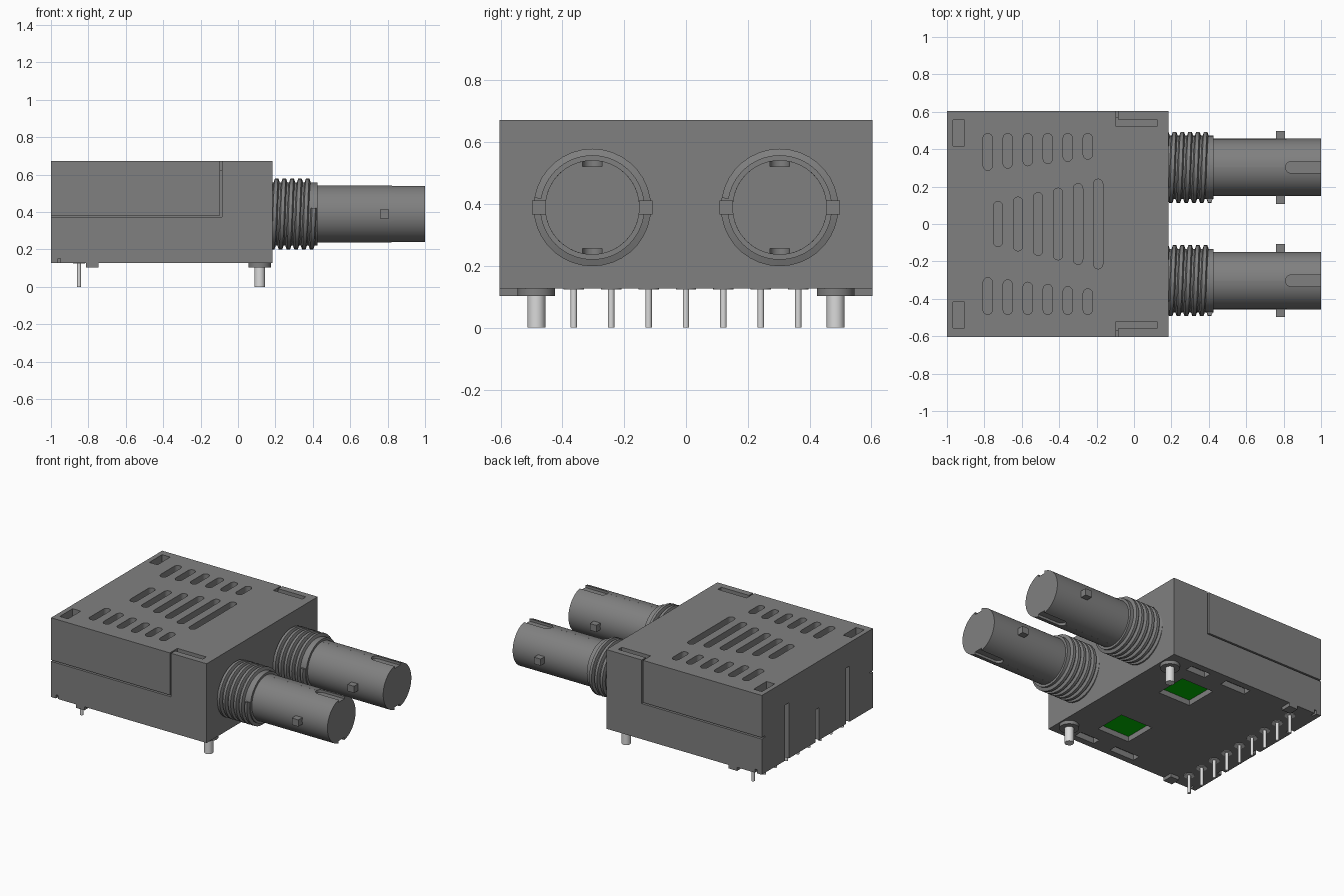
import bpy, bmesh, math
from mathutils import Matrix

if "Cube" in bpy.data.objects:
    bpy.data.objects.remove(bpy.data.objects["Cube"])


def material(name, rgb):
    m = bpy.data.materials.new(name)
    m.diffuse_color = (*rgb, 1)
    m.use_nodes = True
    m.node_tree.nodes["Principled BSDF"].inputs["Base Color"].default_value = m.diffuse_color
    return m


GREY = material("housing grey", (0.216, 0.216, 0.216))
METAL = material("pin metal", (0.7, 0.7, 0.7))
GREEN = material("board green", (0.0, 0.5, 0.0))


def prism(bm, pts, z0, z1):
    """Extrude a flat outline from z0 to z1."""
    face = bm.faces.new([bm.verts.new((x, y, z0)) for x, y in pts])
    ext = bmesh.ops.extrude_face_region(bm, geom=[face])
    bmesh.ops.translate(bm, vec=(0, 0, z1 - z0),
                        verts=[v for v in ext["geom"] if isinstance(v, bmesh.types.BMVert)])


def box(bm, x0, x1, y0, y1, z0, z1):
    prism(bm, [(x0, y0), (x1, y0), (x1, y1), (x0, y1)], z0, z1)


def cyl(bm, x, y, r, z0, z1, n=24):
    prism(bm, [(x + r * math.cos(2 * math.pi * i / n), y + r * math.sin(2 * math.pi * i / n))
               for i in range(n)], z0, z1)


def stadium(cx, y0, y1, r, n=8):
    top = [(cx + r * math.cos(math.pi * i / n), y1 - r + r * math.sin(math.pi * i / n)) for i in range(n + 1)]
    bottom = [(cx - r * math.cos(math.pi * i / n), y0 + r - r * math.sin(math.pi * i / n)) for i in range(n + 1)]
    return top + bottom


def loft(bm, rows):
    """Skin matching closed rings and cap both ends."""
    rows = [[bm.verts.new(p) for p in row] for row in rows]
    n = len(rows[0])
    for p, q in zip(rows, rows[1:]):
        for k in range(n):
            m = (k + 1) % n
            bm.faces.new((p[k], q[k], q[m], p[m]))
    bm.faces.new(rows[0])
    bm.faces.new(rows[-1])


def smooth_edges(ob):
    activate(ob)
    bpy.ops.object.shade_smooth_by_angle(angle=math.radians(30))


def finish(bm, name, mat, smooth=True):
    bmesh.ops.recalc_face_normals(bm, faces=bm.faces)
    me = bpy.data.meshes.new(name)
    bm.to_mesh(me)
    bm.free()
    me.materials.append(mat)
    ob = bpy.data.objects.new(name, me)
    bpy.context.collection.objects.link(ob)
    if smooth:
        smooth_edges(ob)
    return ob


def activate(ob):
    bpy.ops.object.select_all(action="DESELECT")
    ob.select_set(True)
    bpy.context.view_layer.objects.active = ob


def cut(ob, bm):
    cutter = finish(bm, "cutter", GREY, False)
    cutter.hide_render = True
    mod = ob.modifiers.new("cut", "BOOLEAN")
    mod.operation, mod.solver, mod.object = "DIFFERENCE", "EXACT", cutter
    mod.use_self = True
    activate(ob)
    bpy.ops.object.modifier_apply(modifier=mod.name)
    bpy.data.objects.remove(cutter, do_unlink=True)


BOT, TOP = 0.127, 0.672
SIDE = 0.604
PIN_Y = [-0.484 + 0.121 * i for i in range(9)]

# Housing block
bm = bmesh.new()
box(bm, -1, 0.184, -SIDE, SIDE, BOT, TOP)
housing = finish(bm, "housing", GREY, False)

# Vents and corner pockets in the top
bm = bmesh.new()
for i in range(6):
    h = 0.12 + 0.024 * i
    prism(bm, stadium(-0.727 + 0.107 * i, -h, h, 0.025), TOP - 0.06, TOP + 0.05)
    for s in (-1, 1):
        a, b = sorted((s * (0.287 + 0.012 * i), s * 0.484))
        prism(bm, stadium(-0.782 + 0.107 * i, a, b, 0.025), TOP - 0.06, TOP + 0.05)
for s in (-1, 1):
    a, b = sorted((s * 0.417, s * 0.556))
    box(bm, -0.967, -0.905, a, b, TOP - 0.06, TOP + 0.05)
    a, b = sorted((s * 0.522, s * 0.56))
    box(bm, -0.096, 0.124, a, b, TOP - 0.05, TOP + 0.05)
cut(housing, bm)

# Lid seams on both sides: one level run and one upright run
for s in (-1, 1):
    a, b = sorted((s * 0.57, s * 0.65))
    bm = bmesh.new()
    prism(bm, [(-1.02, 0.372), (-0.086, 0.372), (-0.086, 0.72), (-0.096, 0.72),
               (-0.096, 0.382), (-1.02, 0.382)], -b, -a)
    bm.transform(Matrix.Rotation(math.radians(90), 4, "X"))
    cut(housing, bm)
    bm = bmesh.new()
    a, b = sorted((s * 0.55, s * 0.65))
    box(bm, -0.096, -0.086, a, b, TOP - 0.05, TOP + 0.04)
    cut(housing, bm)

# Upright slots in the back and pockets in the underside
bm = bmesh.new()
for y, top in ((0.33, 0.51), (0, 0.35), (-0.33, 0.51)):
    box(bm, -1.05, -0.965, y - 0.02, y + 0.02, BOT - 0.05, top)
for s in (-1, 1):
    a, b = sorted((s * 0.18, s * 0.405))
    box(bm, -0.295, -0.05, a, b, BOT - 0.05, BOT + 0.045)
    a, b = sorted((s * 0.505, s * 0.56))
    box(bm, -0.145, 0.005, a, b, BOT - 0.05, BOT + 0.04)
    box(bm, -0.465, -0.275, a, b, BOT - 0.05, BOT + 0.04)
    a, b = sorted((s * 0.57, s * 0.65))
    box(bm, -0.963, -0.948, a, b, BOT - 0.05, BOT + 0.025)
cut(housing, bm)
smooth_edges(housing)

# Circuit boards at the bottom of the pockets
bm = bmesh.new()
for s in (-1, 1):
    a, b = sorted((s * 0.181, s * 0.404))
    box(bm, -0.294, -0.051, a, b, BOT + 0.036, BOT + 0.044)
finish(bm, "circuit_boards", GREEN, False)

# Rear feet and round standoffs
bm = bmesh.new()
for s in (-1, 1):
    a, b = sorted((s * 0.535, s * SIDE))
    box(bm, -0.812, -0.746, a, b, 0.103, BOT)
    cyl(bm, 0.116, s * 0.484, 0.061, 0.103, BOT, 32)
finish(bm, "feet", GREY)

# Mounting pegs, contact pins and the round seals the pins pass through
bm = bmesh.new()
for s in (-1, 1):
    cyl(bm, 0.116, s * 0.484, 0.029, 0, 0.104)
finish(bm, "mounting_pegs", METAL)
bm = bmesh.new()
for y in PIN_Y:
    cyl(bm, -0.85, y, 0.0105, 0, BOT + 0.01)
finish(bm, "contact_pins", METAL)
bm = bmesh.new()
for y in PIN_Y:
    cyl(bm, -0.85, y, 0.033, BOT - 0.003, BOT + 0.003)
finish(bm, "pin_seals", METAL)


def keyed_ring(x, w, floor, r=0.153, n=28):
    """Barrel section with a notch of half width w at top and bottom."""
    a0 = math.asin(w / r)
    ring = []
    for s in (1, -1):
        for i in range(n + 1):
            a = a0 + (math.pi - 2 * a0) * i / n
            ring.append((x, s * r * math.sin(a), s * r * math.cos(a)))
        ring += [(x, s * w, -s * floor), (x, -s * w, -s * floor)]
    return ring


def thread_rows(x0, x1, turns, seg=36):
    """Trapezoid section swept along a helix around x."""
    section = [(0.16, -0.019), (0.190, -0.009), (0.190, 0.009), (0.16, 0.019)]
    n = int(turns * seg)
    rows = []
    for i in range(n + 1):
        a = 2 * math.pi * i / seg
        x = x0 + (x1 - x0) * i / n
        rows.append([(x + dx, r * math.sin(a), r * math.cos(a)) for r, dx in section])
    return rows


# Two connectors pointing along +x
for y, side in ((-0.303, "front"), (0.303, "back")):
    place = Matrix.Translation((0, y, 0.389))

    # Barrel with round-ended keyways at the tip
    bm = bmesh.new()
    rows = [keyed_ring(0.15, 0.0005, 0.1528), keyed_ring(0.81, 0.0005, 0.1528)]
    for i in range(7):
        t = math.radians(15 * i)
        rows.append(keyed_ring(0.8101 + 0.031 * (1 - math.cos(t)),
                               0.0005 + 0.0305 * math.sin(t), 0.133))
    rows.append(keyed_ring(1.0, 0.031, 0.133))
    loft(bm, rows)
    bm.transform(place)
    finish(bm, side + "_barrel", GREY)

    # Threaded collar
    bm = bmesh.new()
    cyl(bm, 0, 0, 0.169, 0.15, 0.425, 64)
    bm.transform(Matrix.Rotation(math.radians(90), 4, "Y"))
    loft(bm, thread_rows(0.165, 0.405, 5.8))
    bm.transform(place)
    finish(bm, side + "_threaded_collar", GREY)

    # Bayonet lugs
    bm = bmesh.new()
    for s in (-1, 1):
        a, b = sorted((y + s * 0.14, y + s * 0.195))
        box(bm, 0.758, 0.808, a, b, 0.366, 0.412)
    finish(bm, side + "_bayonet_lugs", GREY, False)
